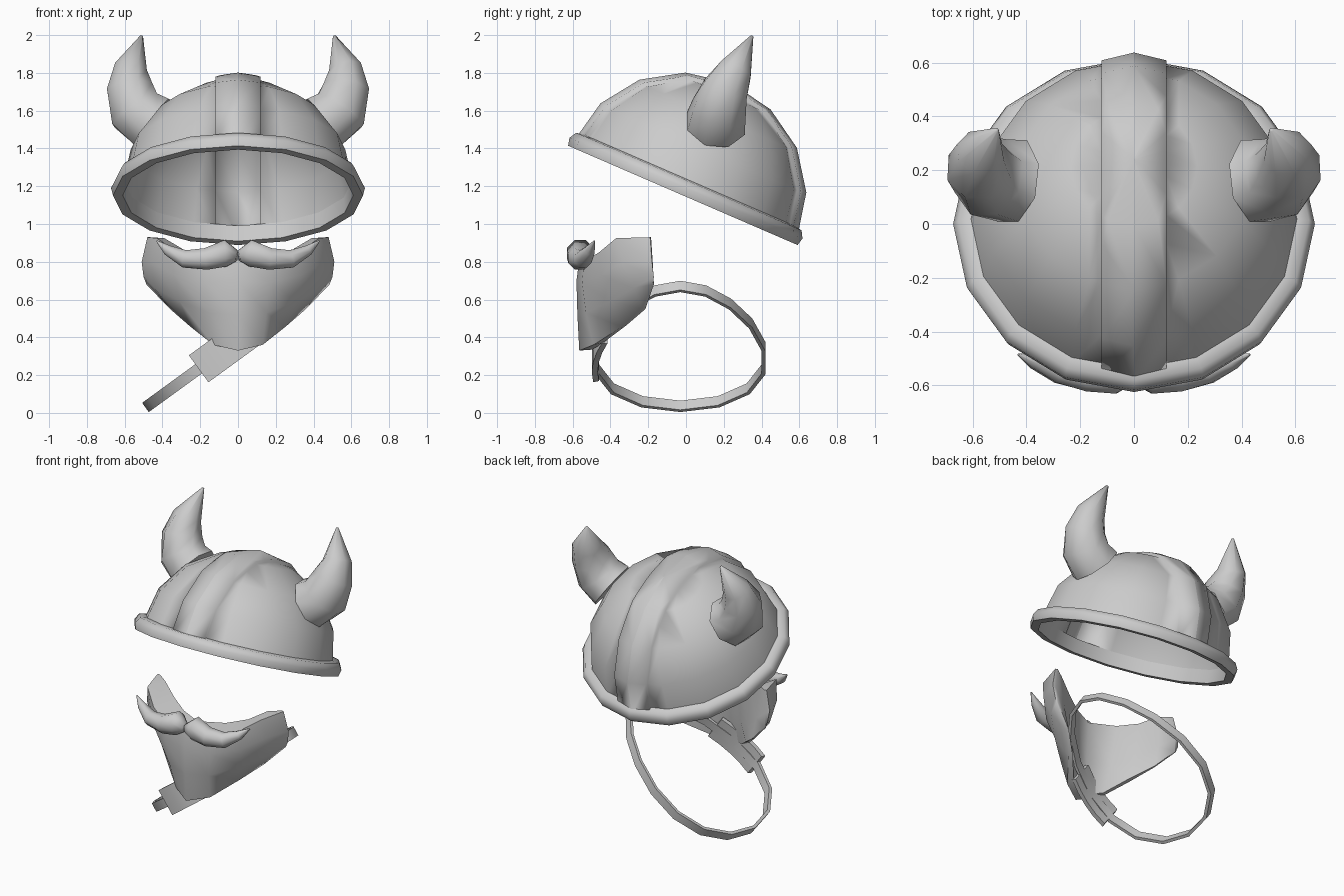
import bpy, bmesh, math
from mathutils import Vector, Matrix

if "Cube" in bpy.data.objects:
    bpy.data.objects.remove(bpy.data.objects["Cube"])

TILT = Matrix.Translation((0, 0, 1.19)) @ Matrix.Rotation(math.radians(-23.4), 4, 'X')


def finish(name, bm, angle=40, recalc=True):
    if recalc:
        bmesh.ops.recalc_face_normals(bm, faces=bm.faces[:])
    me = bpy.data.meshes.new(name)
    bm.to_mesh(me)
    bm.free()
    ob = bpy.data.objects.new(name, me)
    bpy.context.collection.objects.link(ob)
    bpy.ops.object.select_all(action='DESELECT')
    ob.select_set(True)
    bpy.context.view_layer.objects.active = ob
    bpy.ops.object.shade_smooth_by_angle(angle=math.radians(angle))
    return ob


def loft(bm, rings, close_path=False, caps=False):
    vs = [[bm.verts.new(p) for p in r] for r in rings]
    n, m = len(vs), len(vs[0])
    for i in range(n if close_path else n - 1):
        for j in range(m):
            a, b = vs[i], vs[(i + 1) % n]
            k = (j + 1) % m
            bm.faces.new((a[j], a[k], b[k], b[j]))
    if caps:
        bm.faces.new(vs[0])
        bm.faces.new(vs[-1])


def tube(name, spine, sides, mirror_x=1):
    # tapered tube along points (x, y, z, radius)
    pts = [Vector((p[0] * mirror_x, p[1], p[2])) for p in spine]
    rings = []
    for i, p in enumerate(pts):
        t = (pts[min(i + 1, len(pts) - 1)] - pts[max(i - 1, 0)]).normalized()
        u = t.cross(Vector((0, 1, 0))).normalized()
        v = t.cross(u)
        rings.append([p + spine[i][3] * (u * math.cos(a) + v * math.sin(a))
                      for a in [2 * math.pi * (k + .5) / sides for k in range(sides)]])
    bm = bmesh.new()
    loft(bm, rings, caps=True)
    return finish(name, bm, 70)


# Helmet dome with raised centre strip
bm = bmesh.new()
R, H = 0.615, 0.58
rings = []
for i in range(4):
    e = math.radians(22.5 * i)
    rings.append([(R * math.cos(e) * math.cos(a), R * math.cos(e) * math.sin(a), H * math.sin(e))
                  for a in [math.pi * k / 8 for k in range(16)]])
loft(bm, rings)
bm.verts.ensure_lookup_table()
top = bm.verts.new((0, 0, H))
bm.verts.ensure_lookup_table()
last = bm.verts[48:64]
for k in range(16):
    bm.faces.new((last[k], last[(k + 1) % 16], top))
bmesh.ops.recalc_face_normals(bm, faces=bm.faces[:])
for x in (-0.12, 0, 0.12):
    bmesh.ops.bisect_plane(bm, geom=bm.verts[:] + bm.edges[:] + bm.faces[:],
                           plane_co=(x, 0, 0), plane_no=(1, 0, 0))
mid = [f for f in bm.faces if abs(f.calc_center_median().x) < 0.119]
ext = bmesh.ops.extrude_face_region(bm, geom=mid)
for v in [g for g in ext['geom'] if isinstance(g, bmesh.types.BMVert)]:
    s = 1.045 if abs(v.co.x) < 0.08 else 1.035
    v.co.y *= s
    v.co.z *= s
bmesh.ops.delete(bm, geom=[f for f in mid if f.is_valid], context='FACES')
dome = finish("helmet_dome", bm, 100, recalc=False)
dome.data.transform(TILT)

# Helmet rim
bm = bmesh.new()
profile = [(0.61, -0.042), (0.662, -0.042), (0.672, 0.0), (0.65, 0.038), (0.605, 0.045)]
loft(bm, [[(r * math.cos(a), r * math.sin(a), z) for r, z in profile]
          for a in [math.pi * k / 8 for k in range(16)]], close_path=True)
rim = finish("helmet_rim", bm, 75)
rim.data.transform(TILT)

# Horns and moustache halves
horn = [(.45, .16, 1.535, .165), (.54, .175, 1.60, .155), (.572, .21, 1.715, .13),
        (.57, .265, 1.82, .093), (.51, .35, 1.995, .008)]
whisker = [(.004, -.57, .83, .03), (.065, -.56, .845, .076), (.17, -.565, .815, .062),
           (.28, -.545, .815, .05), (.37, -.51, .86, .03), (.43, -.485, .91, .004)]
for side, s in (("right", 1), ("left", -1)):
    tube("horn_" + side, horn, 8, s)
    tube("moustache_" + side, whisker, 8, s)

# Beard: solid wedge; each column is outer top-to-bottom, then inner bottom-to-top
cols = [[(0, -.565, .81), (0, -.58, .7), (0, -.575, .52), (0, -.565, .33),
         (0, -.495, .335), (0, -.46, .55), (0, -.44, .83)],
        [(.17, -.54, .80), (.17, -.55, .69), (.15, -.53, .53), (.13, -.49, .36),
         (.12, -.44, .37), (.14, -.39, .56), (.16, -.36, .83)],
        [(.32, -.46, .85), (.335, -.45, .73), (.31, -.40, .59), (.25, -.34, .455),
         (.23, -.32, .46), (.26, -.30, .60), (.28, -.29, .86)],
        [(.43, -.37, .925), (.46, -.33, .80), (.44, -.28, .66), (.36, -.23, .55),
         (.35, -.215, .55), (.38, -.22, .70), (.39, -.235, .925)],
        [(.48, -.19, .93), (.51, -.18, .80), (.50, -.17, .72), (.485, -.175, .68),
         (.475, -.17, .68), (.485, -.175, .78), (.465, -.185, .93)]]
left = [[(-x, y, z) for x, y, z in c] for c in cols[:0:-1]]
bm = bmesh.new()
loft(bm, left + cols, caps=True)
finish("beard", bm, 60)

# Tilted egg-shaped strap with its wide eye patch
slope = math.radians(36)


def band(name, angles, half, d0, d1, closed):
    rings = []
    for t in angles:
        ring = []
        for d, b in ((d0, -half), (d1, -half), (d1, half), (d0, half)):
            a = (.54 + d) * math.sin(t)
            ring.append((-.045 + a * math.cos(slope) - b * math.sin(slope),
                         -.03 - (.44 + d) * math.cos(t) * (1 - .22 * math.sin(t)),
                         .352 + a * math.sin(slope) + b * math.cos(slope)))
        rings.append(ring)
    bm = bmesh.new()
    loft(bm, rings, close_path=closed, caps=not closed)
    finish(name, bm, 50)


band("strap", [math.pi * k / 8 for k in range(16)], .03, -.01, .01, True)
band("eye_patch", [-.37 + .65 * k / 4 for k in range(5)], .088, -.012, .018, False)
